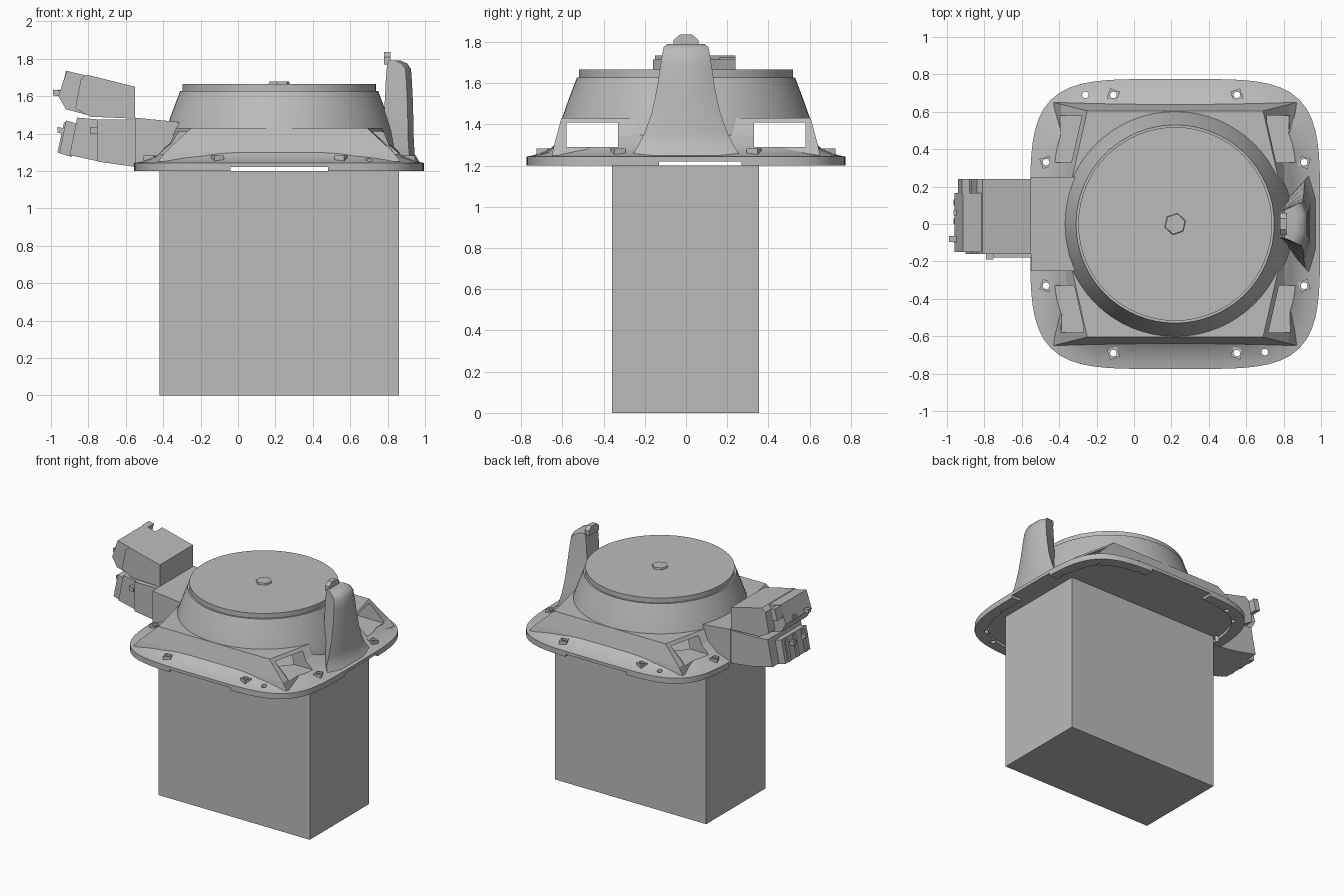
import bpy, math
from math import cos, sin, pi

cube = bpy.data.objects.get("Cube")
if cube:
    bpy.data.objects.remove(cube)

grey = bpy.data.materials.new("mid grey")
grey.use_nodes = True
GREY = (0.5, 0.5, 0.5, 1)
grey.diffuse_color = GREY
grey.node_tree.nodes["Principled BSDF"].inputs["Base Color"].default_value = GREY

CX = 0.22  # centre of the round body


def make(name, verts, faces, smooth=None):
    mesh = bpy.data.meshes.new(name)
    mesh.from_pydata(verts, [], faces)
    mesh.materials.append(grey)
    obj = bpy.data.objects.new(name, mesh)
    bpy.context.collection.objects.link(obj)
    bpy.ops.object.select_all(action='DESELECT')
    obj.select_set(True)
    bpy.context.view_layer.objects.active = obj
    bpy.ops.object.mode_set(mode='EDIT')
    bpy.ops.mesh.select_all(action='SELECT')
    bpy.ops.mesh.normals_make_consistent(inside=False)
    bpy.ops.object.mode_set(mode='OBJECT')
    if smooth:
        bpy.ops.object.shade_smooth_by_angle(angle=math.radians(smooth))
    return obj


def loft_data(loops):
    n = len(loops[0])
    verts = [p for loop in loops for p in loop]
    faces = [tuple(range(n)), tuple(range(len(verts) - n, len(verts)))]
    for k in range(len(loops) - 1):
        a = k * n
        faces += [(a + i, a + (i + 1) % n, a + n + (i + 1) % n, a + n + i) for i in range(n)]
    return verts, faces


def loft(name, loops, smooth=None):
    return make(name, *loft_data(loops), smooth)


def box(x0, x1, y0, y1, z0, z1):
    return [[(x0, y0, z), (x1, y0, z), (x1, y1, z), (x0, y1, z)] for z in (z0, z1)]


def prism(name, outline, y0, y1):
    return loft(name, [[(x, y, z) for x, z in outline] for y in (y0, y1)])


def ring(r, z, n=64, x=CX, y=0, turn=0):
    return [(x + r * cos(turn + 2 * pi * i / n), y + r * sin(turn + 2 * pi * i / n), z) for i in range(n)]


def squircle(s, z, n=96, power=4.5):
    pts = []
    for i in range(n):
        c, d = cos(2 * pi * i / n), sin(2 * pi * i / n)
        r = s / (abs(c) ** power + abs(d) ** power) ** (1 / power)
        pts.append((CX + r * c, r * d, z))
    return pts


def many(name, lofts):
    verts, faces = [], []
    for loops in lofts:
        v, f = loft_data(loops)
        faces += [tuple(i + len(verts) for i in face) for face in f]
        verts += v
    return make(name, verts, faces)


def cut(obj, cutters):
    for c in cutters:
        mod = obj.modifiers.new("cut", 'BOOLEAN')
        mod.operation, mod.solver, mod.object = 'DIFFERENCE', 'EXACT', c
    graph = bpy.context.evaluated_depsgraph_get()
    mesh = bpy.data.meshes.new_from_object(obj.evaluated_get(graph))
    obj.modifiers.clear()
    obj.data = mesh


# Lower box
loft("lower_box", box(-0.42, 0.86, -0.36, 0.355, 0, 1.2))

# Flange, conical body and four-cornered hood
flange = loft("flange", [squircle(s, z) for s, z in (
    (0.775, 1.2), (0.775, 1.243), (0.74, 1.25), (0.66, 1.28), (0.62, 1.32), (0.57, 1.36))], 25)
cone = loft("cone_body", [ring(r, z) for r, z in (
    (0.64, 1.25), (0.63, 1.32), (0.605, 1.42), (0.57, 1.52), (0.53, 1.625))], 30)


def hood_loop(corner, middle, y, z):
    right = [(corner, -y), (middle, -0.25), (middle, 0.25), (corner, y)]
    return [(CX + a, b, z) for a, b in right] + [(CX - a, b, z) for a, b in reversed(right)]


hood = loft("hood", [hood_loop(0.65, 0.6, 0.65, 1.25), hood_loop(0.61, 0.6, 0.64, 1.3),
                     hood_loop(0.47, 0.55, 0.605, 1.43)])

# Bolt positions: (x, y, half width of boss)
bolts = []
for sx in (-1, 1):
    for sy in (-1, 1):
        bolts += [(CX + sx * 0.33, sy * 0.69, 0.028), (CX + sx * 0.69, sy * 0.33, 0.028),
                  (CX + sx * 0.605, sy * 0.605, 0)]
bolts += [(-0.26, 0.69, 0), (0.7, -0.685, 0)]
bosses = many("bolt_bosses", [ring(w * 1.4, 1.24, 4, x, y, math.atan2(y, x - CX)) and
                              [ring(w * 1.4, z, 4, x, y, math.atan2(y, x - CX)) for z in (1.24, 1.282)]
                              for x, y, w in bolts if w])

# Cutters: windows, cavity, bolt holes, underside recess and rim notches
windows = many("window_cutter", [box(-0.9, 1.4, y, y + 0.25, 1.29, 1.41) for y in (-0.58, 0.33)])
cavity = loft("cavity_cutter", [ring(0.59, 1.27), ring(0.56, 1.42), ring(0.49, 1.6)])
holes = many("hole_cutter", [[ring(0.018, z, 12, x, y) for z in (1.1, 1.4)] for x, y, w in bolts])
recess = loft("recess_cutter", [squircle(0.7, 1.1), squircle(0.7, 1.222)])
notch_a = loft("front_notch_cutter", box(-0.04, 0.48, -1, 1, 1.1, 1.22))
notch_b = loft("side_notch_cutter", box(-0.8, 1.3, -0.13, 0.27, 1.1, 1.22))
cutters = [windows, cavity, holes, recess, notch_a, notch_b]
cut(flange, cutters)
cut(cone, [windows, cavity])
cut(hood, [windows, cavity])
cut(bosses, [holes])
for c in cutters:
    bpy.data.objects.remove(c)

# Top disc with lip and centre cap
loft("top_lip", [ring(0.53, 1.615), ring(0.53, 1.628)], 30)
loft("top_disc", [ring(0.518, 1.62), ring(0.518, 1.665)], 30)
loft("centre_cap", [ring(0.06, 1.66, 6, turn=0.3), ring(0.055, 1.678, 6, turn=0.3)])

# Upright fin on the left side: narrow inner edge, wide outer face
fin = []
for z, inner, outer, half in ((1.24, 0.77, 0.975, 0.27), (1.29, 0.77, 0.945, 0.235), (1.36, 0.772, 0.94, 0.2),
                              (1.46, 0.778, 0.938, 0.165), (1.58, 0.785, 0.935, 0.14),
                              (1.68, 0.79, 0.93, 0.125), (1.745, 0.795, 0.925, 0.115),
                              (1.775, 0.8, 0.905, 0.108), (1.79, 0.805, 0.87, 0.09)):
    fin.append([(inner, -0.075, z), (outer - 0.03, -half, z), (outer, -half * 0.5, z),
                (outer, half * 0.5, z), (outer - 0.03, half, z), (inner, 0.075, z)])
loft("side_fin", fin, 35)
tab = [(-0.06, 1.77), (0.06, 1.77), (0.06, 1.81), (0.03, 1.835), (-0.03, 1.835), (-0.06, 1.81)]
loft("fin_tab", [[(x, y, z) for y, z in tab] for x in (0.78, 0.815)])

# Connector housings on the right side
prism("housing_base", [(-0.55, 1.222), (-0.3, 1.222), (-0.3, 1.46), (-0.55, 1.485)], -0.25, 0.25)
prism("lower_housing", [(-0.75, 1.25), (-0.55, 1.222), (-0.5, 1.222), (-0.5, 1.475), (-0.75, 1.475)], -0.18, 0.24)
prism("lower_connector", [(-0.9, 1.285), (-0.74, 1.25), (-0.74, 1.475), (-0.86, 1.485)], -0.16, 0.24)
prism("lower_plug", [(-0.955, 1.295), (-0.89, 1.275), (-0.85, 1.45), (-0.92, 1.47)], -0.14, 0.16)
prism("upper_housing", [(-0.87, 1.535), (-0.79, 1.49), (-0.55, 1.48), (-0.55, 1.65), (-0.81, 1.715), (-0.84, 1.69)],
      -0.16, 0.24)
prism("upper_plug", [(-0.96, 1.6), (-0.92, 1.53), (-0.79, 1.495), (-0.81, 1.71), (-0.915, 1.735)], -0.15, 0.165)

# Small latches and pins on the plugs
prism("latch_top", [(-0.94, 1.65), (-0.9, 1.64), (-0.88, 1.725), (-0.92, 1.735)], 0.16, 0.24)
prism("latch_side", [(-0.79, 1.4), (-0.75, 1.4), (-0.75, 1.435), (-0.79, 1.435)], -0.19, -0.15)
for i, (y, z) in enumerate(((-0.08, 1.62), (0.06, 1.62), (-0.08, 1.42), (0.06, 1.42))):
    tip = -0.99 if i == 0 else -0.965
    prism("plug_pin_%d" % i, [(tip, z - 0.015), (-0.91, z - 0.03), (-0.91, z + 0.005), (tip, z + 0.015)],
          y - 0.015, y + 0.015)
for i in range(3):
    y = -0.1 + i * 0.1
    prism("plug_rib_%d" % i, [(-0.965, 1.3), (-0.94, 1.29), (-0.905, 1.465), (-0.93, 1.46)], y, y + 0.03)
